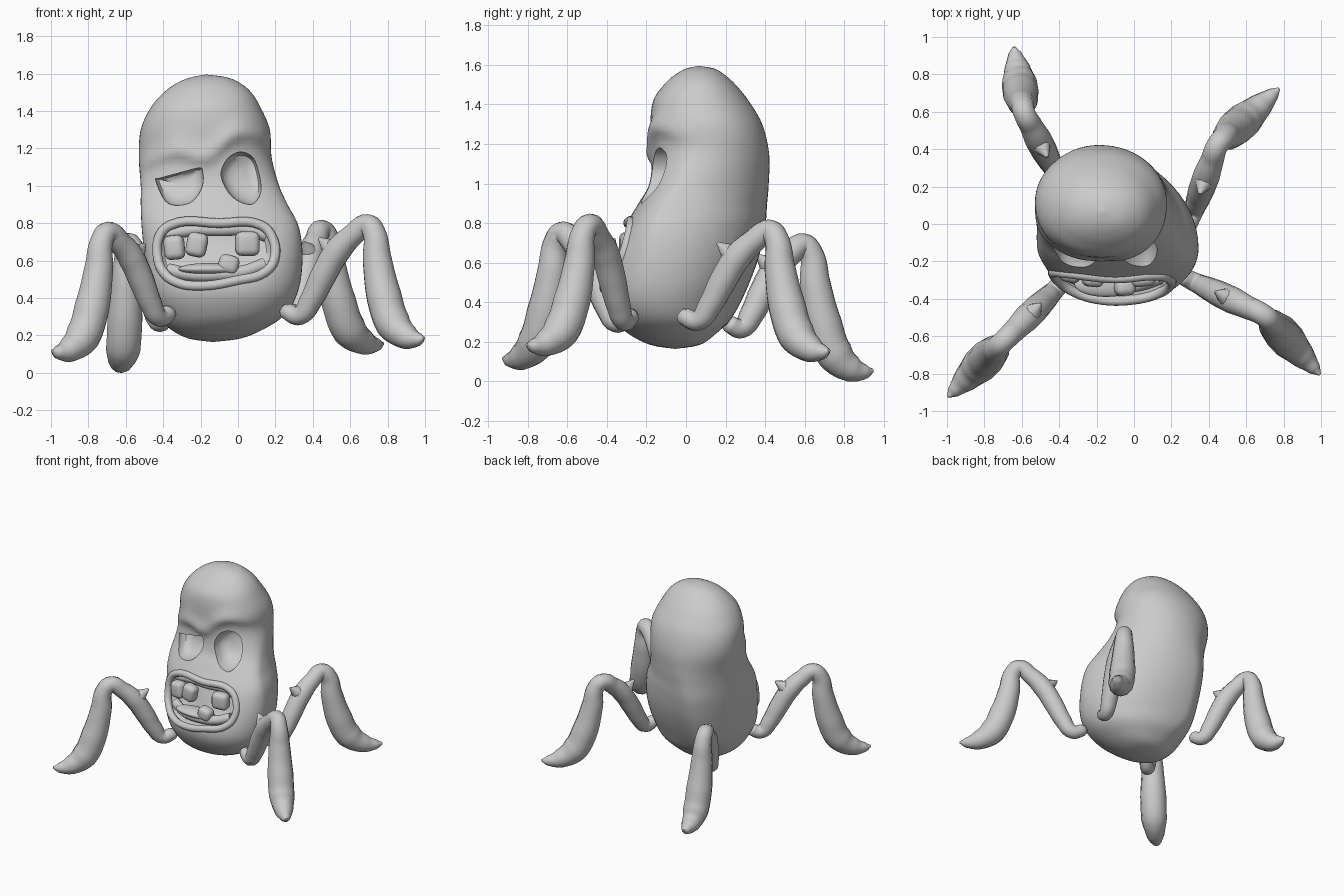
import bpy, bmesh, math
from mathutils import Vector

if "Cube" in bpy.data.objects:
    bpy.data.objects.remove(bpy.data.objects["Cube"])

NF, NB = 2.2, 2.05  # roundness of body cross-sections, front and back


def catmull(pts, sub, closed=False):
    n, out = len(pts), []
    get = (lambda i: pts[i % n]) if closed else (lambda i: pts[min(max(i, 0), n - 1)])
    for i in range(n if closed else n - 1):
        p = [get(i + k) for k in (-1, 0, 1, 2)]
        for j in range(sub):
            t = j / sub
            out.append(tuple(b + .5 * t * (c - a + t * (2*a - 5*b + 4*c - d + t * (3*(b - c) + d - a)))
                             for a, b, c, d in zip(*p)))
    if not closed:
        out.append(tuple(pts[-1]))
    return out


def lerp_table(table, v):
    for a, b in zip(table, table[1:]):
        if v <= b[0]:
            t = max(0, (v - a[0]) / (b[0] - a[0] + 1e-9))
            return [p + (q - p) * t for p, q in zip(a, b)]
    return list(table[-1])


# z, left, right, front, back of the body
RINGS = catmull([
    (.165, -.14, -.13, -.06, -.05), (.185, -.27, .02, -.18, .07), (.24, -.37, .15, -.29, .15),
    (.32, -.43, .26, -.37, .23), (.45, -.48, .325, -.42, .30), (.62, -.50, .345, -.38, .365),
    (.78, -.515, .325, -.31, .40), (.90, -.52, .265, -.24, .41), (1.0, -.52, .22, -.185, .418),
    (1.15, -.53, .18, -.17, .42), (1.3, -.52, .17, -.18, .385), (1.42, -.465, .12, -.165, .315),
    (1.5, -.395, .07, -.11, .25), (1.55, -.325, .01, -.055, .195), (1.58, -.25, -.06, .0, .145),
    (1.594, -.175, -.165, .06, .07)], 6)
BROW = catmull([(-.53, 1.11), (-.33, 1.18), (-.17, 1.145), (-.05, 1.25), (.05, 1.28), (.18, 1.24)], 6)


def section(z):
    """Extents plus the y of the widest point and the x of the rearmost point."""
    _, x0, x1, y0, y1 = lerp_table(RINGS, z)
    low = min(1, max(0, (1.25 - z) / .5)) * min(1, max(0, (z - .165) / .25))
    low = low * low * (3 - 2 * low)
    mx, my = (x0 + x1) / 2, (y0 + y1) / 2
    return x0, x1, y0, y1, mx, mx + (-.25 - mx) * low, my + (-.13 - my) * low


def front_y(x, z):
    x0, x1, y0, y1, cx, _, cy = section(z)
    u = min(1, abs(x - cx) / ((x1 - x0) / 2))
    return cy - (cy - y0) * (1 - u ** NF) ** (1 / NF)


def loft(name, rings):
    bm = bmesh.new()
    loops = [[bm.verts.new(p) for p in r] for r in rings]
    for a, b in zip(loops, loops[1:]):
        for i in range(len(a)):
            j = (i + 1) % len(a)
            bm.faces.new((a[i], a[j], b[j], b[i]))
    bm.faces.new(loops[0])
    bm.faces.new(loops[-1])
    bmesh.ops.recalc_face_normals(bm, faces=bm.faces)
    me = bpy.data.meshes.new(name)
    bm.to_mesh(me)
    bm.free()
    ob = bpy.data.objects.new(name, me)
    bpy.context.collection.objects.link(ob)
    return ob


def activate(ob):
    bpy.ops.object.select_all(action='DESELECT')
    ob.select_set(True)
    bpy.context.view_layer.objects.active = ob


def tube(name, pts, closed=False):
    """Round tube through (x, y, z, radius) points."""
    cu = bpy.data.curves.new(name, 'CURVE')
    cu.dimensions, cu.bevel_depth, cu.bevel_resolution = '3D', 1, 4
    cu.use_fill_caps, cu.resolution_u = True, 6
    sp = cu.splines.new('BEZIER')
    sp.bezier_points.add(len(pts) - 1)
    sp.use_cyclic_u = closed
    for b, p in zip(sp.bezier_points, pts):
        b.co, b.radius = p[:3], p[3]
        b.handle_left_type = b.handle_right_type = 'AUTO'
    ob = bpy.data.objects.new(name, cu)
    bpy.context.collection.objects.link(ob)
    activate(ob)
    bpy.ops.object.convert(target='MESH')
    bpy.ops.object.shade_smooth_by_angle(angle=math.radians(60))
    return ob


# Body with brow ridge
rings = []
for z, *_ in RINGS:
    x0, x1, y0, y1, cf, cb, cy = section(z)
    ring = []
    for i in range(64):
        a = 2 * math.pi * i / 64
        c, s = math.cos(a), math.sin(a)
        n, cx, ry = (NB, cb, y1 - cy) if s > 0 else (NF, cf, cy - y0)
        x = cx + (x1 - cx if c > 0 else cx - x0) * math.copysign(abs(c) ** (2 / n), c)
        y = cy + ry * math.copysign(abs(s) ** (2 / n), s)
        d = z - lerp_table(BROW, x)[1]
        y -= .03 * max(0, -s) ** .6 * math.exp(-(d / (.07 if d > 0 else .035)) ** 2)
        ring.append((x, y, z))
    rings.append(ring)
body = loft("body", rings)


def carve(outline, depth):
    """Cut a bowl shaped hollow into the front of the body."""
    cx = sum(p[0] for p in outline) / len(outline)
    cz = sum(p[1] for p in outline) / len(outline)
    rows = [[(x, -.8, z) for x, z in outline]]
    for k, f in ((1, .1), (.97, .5), (.87, .8), (.6, .97), (.3, 1.0), (.08, 1.0)):
        row = [(cx + (x - cx) * k, cz + (z - cz) * k) for x, z in outline]
        rows.append([(x, front_y(x, z) + depth * f, z) for x, z in row])
    cutter = loft("cutter", rows)
    cutter.hide_render = True
    activate(body)
    m = body.modifiers.new("cut", 'BOOLEAN')
    m.operation, m.solver, m.object = 'DIFFERENCE', 'EXACT', cutter
    bpy.ops.object.modifier_apply(modifier=m.name)
    bpy.data.objects.remove(cutter)


MOUTH = [(-.43, .62), (-.42, .73), (-.36, .79), (-.1, .80), (.12, .79), (.18, .73), (.195, .61),
         (.14, .535), (0, .495), (-.2, .465), (-.33, .485), (-.40, .54)]
carve(catmull(MOUTH, 3, True), .15)
carve(catmull([(-.09, 1.05), (-.06, 1.14), (.01, 1.18), (.08, 1.15), (.115, 1.05), (.12, .96),
               (.07, .90), (-.03, .94)], 4, True), .11)
carve(catmull([(-.44, 1.03), (-.42, 1.04), (-.31, 1.07), (-.21, 1.095), (-.19, 1.08), (-.19, 1.0),
               (-.24, .92), (-.32, .895), (-.39, .92)], 4, True), .09)
activate(body)
bpy.ops.object.shade_smooth_by_angle(angle=math.radians(40))

# Lips and gums
tube("lips", [(x, front_y(x, z) + .008, z, .026) for x, z in MOUTH], True)
for name, gum, r in (("upper_gum", [(-.38, .74), (-.24, .765), (-.1, .765), (.05, .765), (.15, .735)], .035),
                     ("lower_gum", [(-.37, .55), (-.25, .525), (-.1, .525), (.03, .54), (.14, .58)], .035)):
    tube(name, [(x, front_y(x, z) + .075, z, r) for x, z in gum])

# Teeth: x, z, width, height
for i, (x, z, w, h) in enumerate([(-.34, .67, .11, .13), (-.22, .685, .11, .13),
                                  (.05, .69, .13, .13), (-.05, .58, .11, .10)]):
    bpy.ops.mesh.primitive_cube_add(size=1, location=(x, front_y(x, z) + .055, z))
    tooth = bpy.context.object
    tooth.name = f"tooth_{i + 1}"
    tooth.scale = (w, .09, h)
    tooth.rotation_euler = (0, (-.1, .2, 0, .25)[i], (x + .1) * .8)
    bpy.ops.object.transform_apply(location=False)
    b = tooth.modifiers.new("bevel", 'BEVEL')
    b.width, b.segments = .035, 4
    bpy.ops.object.shade_smooth()

# Tongue
bpy.ops.mesh.primitive_uv_sphere_add(segments=24, ring_count=12, location=(-.15, -.32, .555))
tongue = bpy.context.object
tongue.name = "tongue"
tongue.scale = (.17, .07, .032)
bpy.ops.object.shade_smooth()


def leg(name, hip, knee, toe):
    H, K, T = Vector(hip), Vector(knee), Vector(toe)

    def at(A, B, s, f, r):
        p = A.lerp(B, s)
        return (p.x, p.y, A.z + (B.z - A.z) * f, r)
    tube(name, [at(H, K, -.04, .03, .03), at(H, K, 0, 0, .045), at(H, K, .16, -.05, .052),
                at(H, K, .30, .13, .062), at(H, K, .44, .40, .070), at(H, K, .62, .70, .072),
                at(H, K, .80, .88, .062), at(H, K, .98, 1, .058), at(K, T, .09, .06, .062),
                at(K, T, .16, .31, .080), at(K, T, .29, .63, .096), at(K, T, .47, .87, .095),
                at(K, T, .73, .98, .068), at(K, T, .95, 1, .035), at(K, T, 1.05, .99, .008)])
    # Broad thorn on the inner side of the upper limb
    x, y, z, _ = at(H, K, .62, .66, 0)
    d = H - K
    d.z = 0
    d = d.normalized() * .11 + Vector((0, 0, .085))
    tube(name + "_thorn", [(x, y, z, .066), (x + d.x * .5, y + d.y * .5, z + d.z * .5, .045),
                           (x + d.x, y + d.y, z + d.z, .008)])


leg("front_left_leg", (-.37, -.30, .32), (-.70, -.63, .75), (-.98, -.91, .11))
leg("front_right_leg", (.26, -.28, .33), (.70, -.49, .79), (.98, -.79, .18))
leg("back_right_leg", (.29, -.01, .33), (.45, .43, .76), (.76, .71, .15))
leg("back_left_leg", (-.39, .22, .29), (-.59, .60, .69), (-.64, .93, .05))
